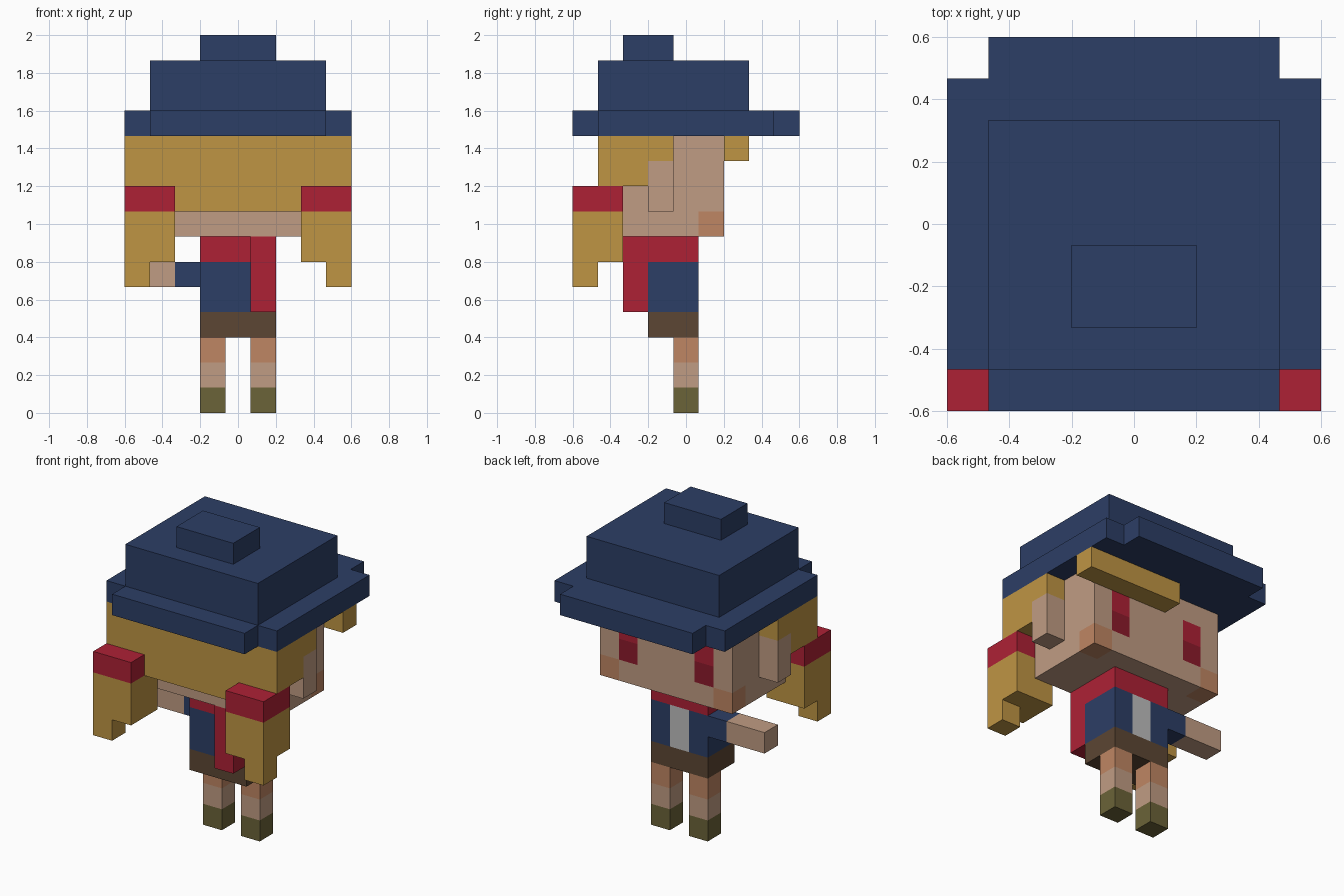
import bpy, bmesh
from mathutils import Vector

cube = bpy.data.objects.get("Cube")
if cube:
    bpy.data.objects.remove(cube, do_unlink=True)

U = 2 / 15  # size of one block


def material(name, hex_code):
    def lin(c):
        return c / 12.92 if c <= 0.04045 else ((c + 0.055) / 1.055) ** 2.4
    col = [lin(int(hex_code[i:i + 2], 16) / 255) for i in (0, 2, 4)] + [1.0]
    m = bpy.data.materials.new(name)
    m.use_nodes = True
    m.diffuse_color = col
    bsdf = next(n for n in m.node_tree.nodes if n.type == 'BSDF_PRINCIPLED')
    bsdf.inputs["Base Color"].default_value = col
    return m


NAVY = material("navy_cloth", "2C3E66")
GOLD = material("golden_hair", "BF9544")
RED = material("red_cloth", "AE2135")
DARK_RED = material("dark_red_eye", "8C1A2B")
SKIN = material("skin", "C09C83")
BLUSH = material("blush_skin", "BF8663")
BROWN = material("brown_skirt", "5C4633")
OLIVE = material("olive_shoe", "6B6338")
GREY = material("light_grey", "BEBEBE")


def finish(name, bm, mats):
    bmesh.ops.recalc_face_normals(bm, faces=bm.faces[:])
    me = bpy.data.meshes.new(name)
    bm.to_mesh(me)
    bm.free()
    for m in mats:
        me.materials.append(m)
    ob = bpy.data.objects.new(name, me)
    bpy.context.collection.objects.link(ob)
    return ob


def prism(name, outline, axis, lo, hi, mat):
    """Extrude a 2D outline (block units) along an axis from lo to hi."""
    bm = bmesh.new()
    verts = []
    for p in outline:
        co = list(p)
        co.insert(axis, lo)
        verts.append(bm.verts.new(Vector(co) * U))
    face = bm.faces.new(verts)
    ext = bmesh.ops.extrude_face_region(bm, geom=[face])
    step = Vector((0, 0, 0))
    step[axis] = (hi - lo) * U
    bmesh.ops.translate(bm, vec=step, verts=[v for v in ext["geom"] if isinstance(v, bmesh.types.BMVert)])
    return finish(name, bm, [mat])


def box(name, x, y, z, mats, cuts=(), rule=None):
    """Box in block units; cuts are (axis, position), rule(centre, normal) picks a material."""
    bm = bmesh.new()
    bmesh.ops.create_cube(bm, size=1)
    for v in bm.verts:
        for i, (a, b) in enumerate((x, y, z)):
            v.co[i] = U * (b if v.co[i] > 0 else a)
    for axis, pos in cuts:
        n = Vector((0, 0, 0))
        n[axis] = 1
        bmesh.ops.bisect_plane(bm, geom=bm.verts[:] + bm.edges[:] + bm.faces[:],
                               plane_co=n * pos * U, plane_no=n)
    bm.normal_update()
    if rule:
        for f in bm.faces:
            f.material_index = rule(f.calc_center_median() / U, f.normal)
    return finish(name, bm, mats)


def mirrored(x, side):
    return tuple(sorted((x[0] * side, x[1] * side)))


# Hat
prism("hat_brim", [(-4.5, -3.5), (-3.5, -3.5), (-3.5, -4.5), (3.5, -4.5), (3.5, -3.5), (4.5, -3.5),
                   (4.5, 3.5), (3.5, 3.5), (3.5, 4.5), (-3.5, 4.5), (-3.5, 3.5), (-4.5, 3.5)],
      2, 11, 12, NAVY)
box("hat_crown", (-3.5, 3.5), (-3.5, 2.5), (12, 14), [NAVY])
box("hat_top", (-1.5, 1.5), (-2.5, -0.5), (14, 15), [NAVY])


# Head, with eyes and cheeks painted on the cut faces
def head_rule(c, n):
    if c.z < 8 and abs(c.x) > 2.5 and c.y > 0.5:
        return 1
    if n.y > 0.5 and 1.5 < abs(c.x) < 2.5 and 8 < c.z < 10:
        return 2 if c.z > 9 else 3
    return 0


box("head", (-3.5, 3.5), (-2.5, 1.5), (7, 11), [SKIN, BLUSH, RED, DARK_RED],
    [(0, -2.5), (0, -1.5), (0, 1.5), (0, 2.5), (1, 0.5), (2, 8), (2, 9), (2, 10)], head_rule)

# Hair
prism("hair_panel", [(-4.5, 9), (-2.5, 9), (-2.5, 8), (2.5, 8), (2.5, 9), (4.5, 9), (4.5, 11), (-4.5, 11)],
      1, -3.5, -2.5, GOLD)
box("fringe", (-0.5, 4.5), (1.5, 2.5), (10, 11), [GOLD])

# Paired parts
for label, s in (("left", 1), ("right", -1)):
    lo, hi = mirrored((3.5, 4.5), s)
    prism(label + "_side_hair", [(-2.5, 9), (-1.5, 9), (-1.5, 10), (-0.5, 10), (-0.5, 11), (-2.5, 11)],
          0, lo, hi, GOLD)
    box(label + "_ear", (lo, hi), (-1.5, -0.5), (8, 10), [SKIN])
    wide = mirrored((2.5, 4.5), s)
    box(label + "_hair_ribbon", wide, (-4.5, -2.5), (8, 9), [RED])
    box(label + "_pigtail", wide, (-4.5, -2.5), (6, 8), [GOLD])
    box(label + "_pigtail_tip", (lo, hi), (-4.5, -3.5), (5, 6), [GOLD])
    # Leg: shoe, shin and knee bands by height
    box(label + "_leg", mirrored((0.5, 1.5), s), (-0.5, 0.5), (0, 3), [OLIVE, SKIN, BLUSH],
        [(2, 1), (2, 2)], lambda c, n: min(2, int(c.z + 0.001)) if abs(n.z) < 0.5 else (0 if c.z < 1 else 2))

# Body, with a pale shirt stripe on the chest
box("torso", (-1.5, 1.5), (-1.5, 0.5), (4, 6), [NAVY, GREY], [(0, -0.5), (0, 0.5)],
    lambda c, n: int(n.y > 0.5 and abs(c.x) < 0.5))
box("skirt", (-1.5, 1.5), (-1.5, 0.5), (3, 4), [BROWN])
box("scarf", (-1.5, 1.5), (-1.5, 0.5), (6, 7), [RED])
box("scarf_tail", (0.5, 1.5), (-2.5, -1.5), (4, 7), [RED])

# Outstretched arm
box("right_sleeve", (-2.5, -1.5), (-0.5, 0.5), (5, 6), [NAVY])
box("right_forearm", (-4.5, -2.5), (-0.5, 0.5), (5, 6), [SKIN])
